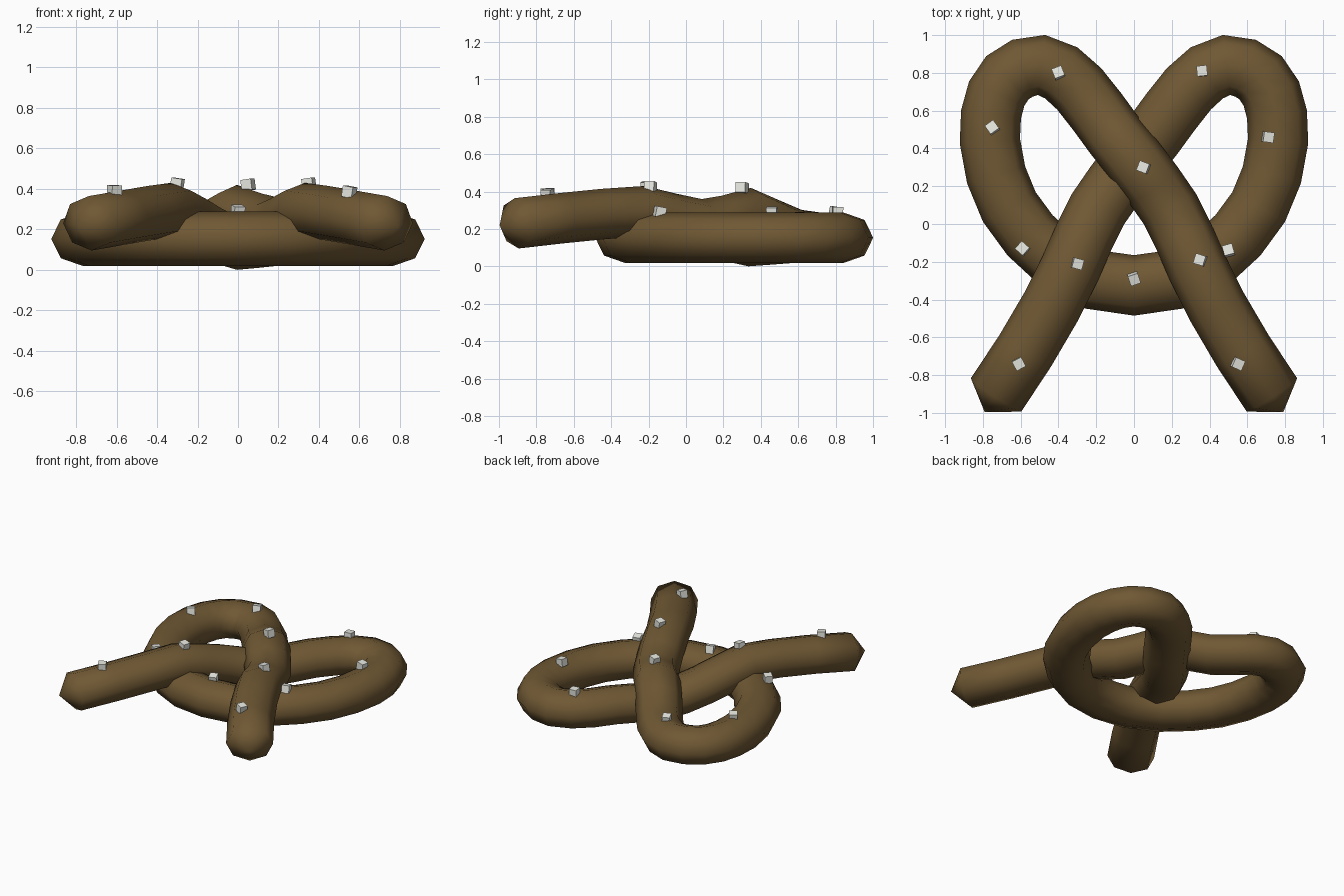
import bpy, bmesh, math, random
from mathutils import Vector, Matrix

if "Cube" in bpy.data.objects:
    bpy.data.objects.remove(bpy.data.objects["Cube"])

random.seed(4)


def material(name, col):
    m = bpy.data.materials.new(name)
    m.diffuse_color = (*col, 1)
    m.use_nodes = True
    m.node_tree.nodes["Principled BSDF"].inputs["Base Color"].default_value = m.diffuse_color
    return m


crust = material("brown crust", (0.16, 0.098, 0.034))
salt = material("salt white", (0.80, 0.80, 0.75))

# Centre line of one half: bottom of loop, round the side, through the crossing, to the end
LOOP = [(.21, -.295), (.40, -.20), (.55, -.06), (.66, .09), (.73, .26), (.763, .44),
        (.757, .58), (.727, .69), (.67, .775), (.59, .825), (.49, .842), (.385, .80), (.29, .715)]
STRAND = [(.195, .595), (.10, .465), (0, .34), (-.10, .21), (-.19, .08), (-.265, -.07),
          (-.335, -.23), (-.44, -.44), (-.575, -.67), (-.73, -.905)]
OVER = [.17, .225, .285, .245, .225, .255, .295, .28, .257, .23]
UNDER = [.155, .145, .135, .165, .21, .255, .295, .28, .257, .23]


def half(sign, heights):
    pts = [Vector((sign * x, y, .153)) for x, y in LOOP]
    return pts + [Vector((sign * x, y, z)) for (x, y), z in zip(STRAND, heights)]


path = half(-1, OVER)[::-1] + [Vector((0, -.325, .153))] + half(1, UNDER)

# Dough rope: flattened octagon swept along the path, with pointed end caps
SIDES, RW, RH, TIP = 8, .16, .135, .11
bm = bmesh.new()
rings, tangents = [], []
for i, p in enumerate(path):
    t = (path[min(i + 1, len(path) - 1)] - path[max(i - 1, 0)]).normalized()
    side = t.cross(Vector((0, 0, 1))).normalized()
    up = side.cross(t).normalized()
    tangents.append(t)
    rings.append([bm.verts.new(p + side * RW * math.cos(a) + up * RH * math.sin(a))
                  for a in (2 * math.pi * k / SIDES for k in range(SIDES))])
for a, b in zip(rings, rings[1:]):
    for k in range(SIDES):
        n = (k + 1) % SIDES
        bm.faces.new((a[k], a[n], b[n], b[k]))
for ring, c in ((rings[0], path[0] - tangents[0] * TIP), (rings[-1], path[-1] + tangents[-1] * TIP)):
    tip = bm.verts.new(c)
    for k in range(SIDES):
        bm.faces.new((ring[k], ring[(k + 1) % SIDES], tip))
bmesh.ops.recalc_face_normals(bm, faces=bm.faces)
for f in bm.faces:
    f.smooth = True
me = bpy.data.meshes.new("dough_rope")
bm.to_mesh(me)
bm.free()
me.materials.append(crust)
bpy.context.collection.objects.link(bpy.data.objects.new("dough_rope", me))

# Salt grains: small tilted cubes sitting on the top of the rope
GRAINS = [(-.40, .80, .29), (-.75, .51, .29), (.36, .81, .29), (.71, .46, .29),
          (.05, .30, .42), (-.59, -.13, .29), (.50, -.14, .29), (0, -.29, .29),
          (-.30, -.21, .425), (.35, -.19, .425), (-.61, -.74, .39), (.55, -.74, .385)]
bm = bmesh.new()
for g in GRAINS:
    rot = Matrix.Rotation(random.uniform(0, 1.57), 4, 'Z') @ Matrix.Rotation(random.uniform(-.25, .25), 4, 'X')
    bmesh.ops.create_cube(bm, size=.055, matrix=Matrix.Translation(g) @ rot)
me = bpy.data.meshes.new("salt_grains")
bm.to_mesh(me)
bm.free()
me.materials.append(salt)
bpy.context.collection.objects.link(bpy.data.objects.new("salt_grains", me))
